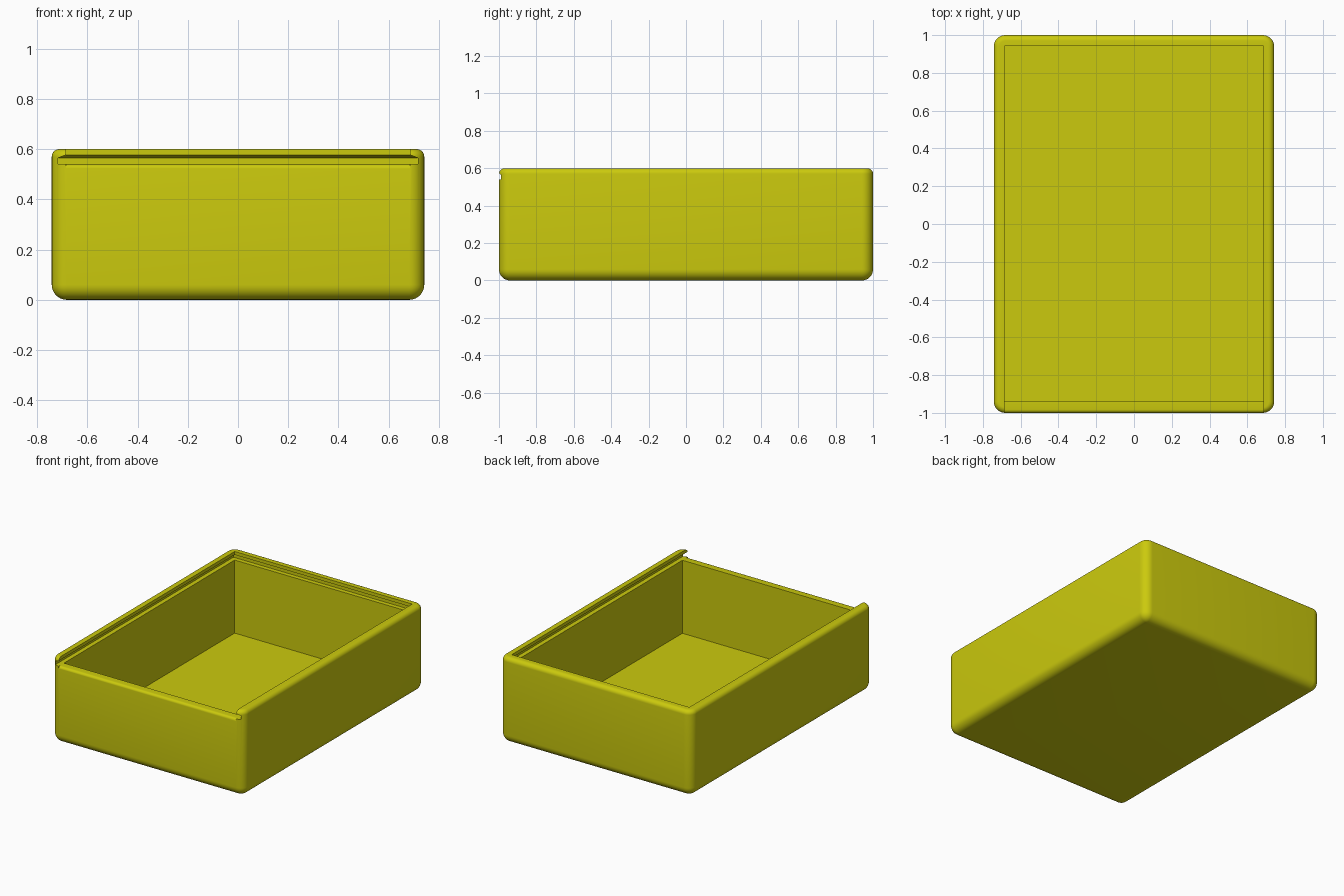
import bpy, bmesh, math

if "Cube" in bpy.data.objects:
    bpy.data.objects.remove(bpy.data.objects["Cube"])

HX, HY, H = 0.742, 1.0, 0.6      # outer half sizes and height
R, RT = 0.06, 0.03               # side/bottom rounding, top rounding
IX, IY = 0.686, 0.943            # inner half sizes
FLOOR, SILL = 0.03, 0.54         # floor thickness, front wall height
N = 8

yellow = bpy.data.materials.new("yellow plastic")
yellow.diffuse_color = (0.60, 0.59, 0.004, 1)
yellow.use_nodes = True
yellow.node_tree.nodes["Principled BSDF"].inputs["Base Color"].default_value = yellow.diffuse_color


def loft(name, rings):
    """Closed solid from a stack of equal-length point rings."""
    bm = bmesh.new()
    rows = [[bm.verts.new(p) for p in ring] for ring in rings]
    n = len(rows[0])
    for a, b in zip(rows, rows[1:]):
        for i in range(n):
            j = (i + 1) % n
            bm.faces.new((a[i], a[j], b[j], b[i]))
    bm.faces.new(rows[0][::-1])
    bm.faces.new(rows[-1])
    bmesh.ops.recalc_face_normals(bm, faces=bm.faces)
    mesh = bpy.data.meshes.new(name)
    bm.to_mesh(mesh)
    bm.free()
    mesh.materials.append(yellow)
    obj = bpy.data.objects.new(name, mesh)
    bpy.context.collection.objects.link(obj)
    return obj


def rounded_ring(inset, z):
    """Rounded rectangle whose corner arcs shrink with the inset."""
    r = max(R - inset, 0.002)
    pts = []
    for k, (sx, sy) in enumerate(((1, 1), (-1, 1), (-1, -1), (1, -1))):
        cx, cy = sx * (HX - inset - r), sy * (HY - inset - r)
        for i in range(N + 1):
            t = math.pi / 2 * (k + i / N)
            pts.append((cx + r * math.cos(t), cy + r * math.sin(t), z))
    return pts


def rect(hx, y0, y1, z):
    return [(hx, y0, z), (hx, y1, z), (-hx, y1, z), (-hx, y0, z)]


# Outer shell, rounded at the bottom and more tightly at the top
rings = []
for i in range(N + 1):
    t = math.pi / 2 * i / N
    rings.append(rounded_ring(R * (1 - math.sin(t)), R * (1 - math.cos(t))))
for i in range(N + 1):
    t = math.pi / 2 * i / N
    rings.append(rounded_ring(RT * (1 - math.cos(t)), H - RT * (1 - math.sin(t))))
box = loft("box", rings)

# Storage cavity
cavity = loft("cavity_cutter", [rect(IX, -0.94, IY, FLOOR), rect(IX, -0.94, IY, SILL + 0.01)])

# Lid groove with a sloped underside, open at the front
groove = loft("groove_cutter", [rect(hx, -1.1, y, z) for hx, y, z in (
    (0.717, 0.974, SILL), (0.717, 0.974, 0.565),
    (IX, IY, 0.577), (IX, IY, 0.65))])

# Small rounding along the top of the front wall
r = 0.018
profile = [(-1.05, SILL - r), (-1.05, SILL + 0.005), (-1 + r, SILL + 0.005)]
for i in range(6):
    t = math.pi / 2 * i / 5
    profile.append((-1 + r - r * math.sin(t), SILL - r + r * math.cos(t)))
sill = loft("sill_cutter", [[(x, y, z) for y, z in profile] for x in (-IX, IX)])

# Cut the hollow, the groove and the sill rounding
bpy.context.view_layer.objects.active = box
box.select_set(True)
for cutter in (cavity, groove, sill):
    mod = box.modifiers.new(cutter.name, 'BOOLEAN')
    mod.operation = 'DIFFERENCE'
    mod.solver = 'EXACT'
    mod.object = cutter
    bpy.ops.object.modifier_apply(modifier=mod.name)
    bpy.data.objects.remove(cutter)

bpy.ops.object.shade_smooth_by_angle(angle=math.radians(30))
